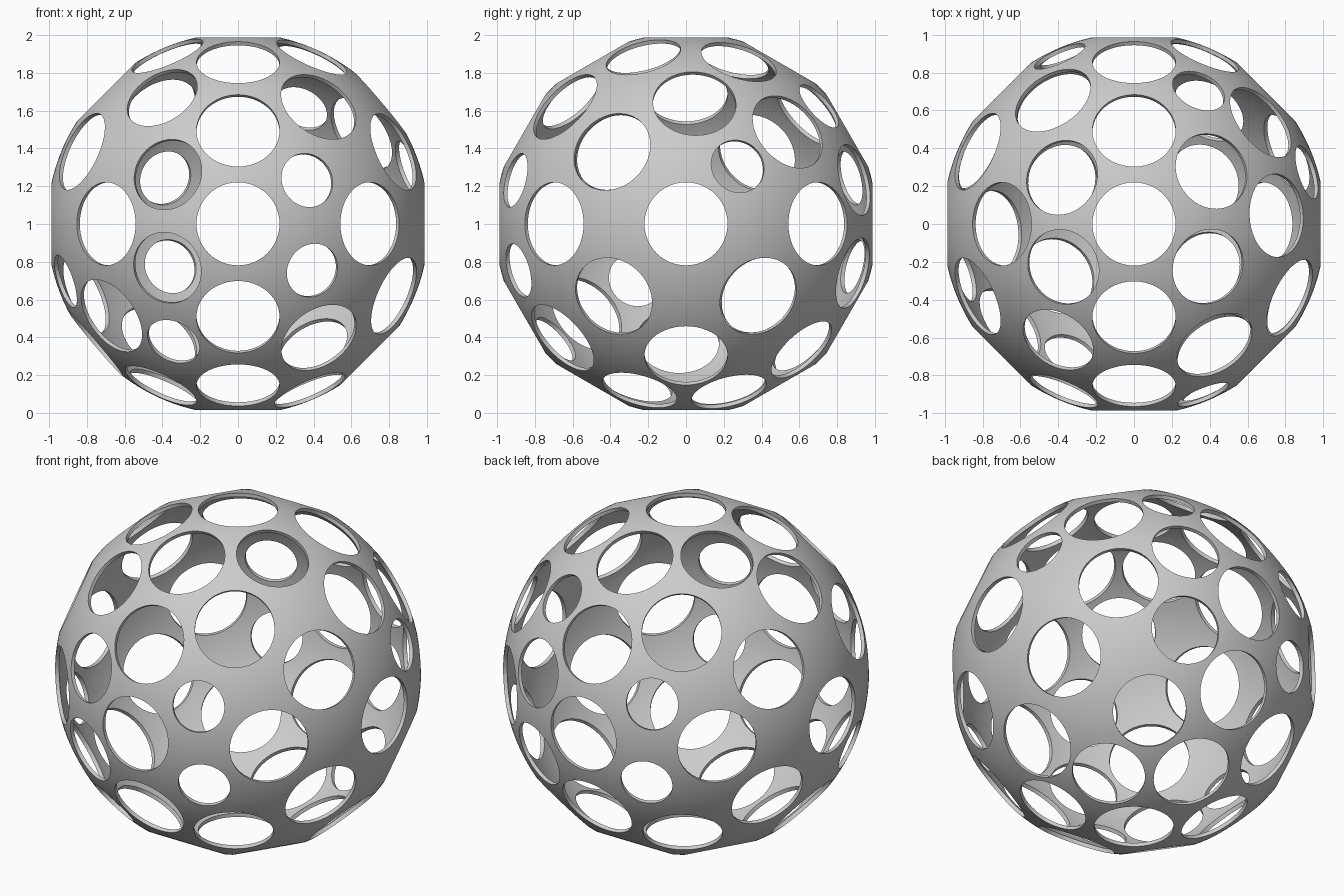
import bpy, bmesh, math
from mathutils import Vector, Matrix

if "Cube" in bpy.data.objects:
    bpy.data.objects.remove(bpy.data.objects["Cube"])

R, WALL, CZ = 1.011, 0.022, 1.001
BIG, MID, SMALL = 0.22, 0.203, 0.146

# Hole axes (each one pierces both sides of the ball): direction and radius
axes = [((0, math.cos(math.radians(30 * k)), math.sin(math.radians(30 * k))), BIG)
        for k in range(6)]                              # middle ring
axes += [((1, 0, 0), BIG)]                              # side pole
axes += [((1, 1, 0), BIG), ((1, -1, 0), BIG), ((-1, 0, 1), BIG),
         ((.757, .045, .64), BIG)]                      # holes around the pole
axes += [((.82, -.39, .38), BIG), ((.82, .38, -.38), BIG),
         ((.82, -.38, -.38), BIG), ((.66, .53, .48), BIG),
         ((.9, .27, .30), SMALL)]
axes += [((-.37, -.88, .26), MID - .01), ((-.37, -.88, -.23), MID - .01),
         ((.365, -.9, .23), SMALL), ((.39, -.88, -.245), SMALL),
         ((-.4, -.61, .665), MID), ((.42, -.63, .61), BIG),
         ((.426, -.65, -.60), BIG), ((.34, .70, .62), SMALL),
         ((-.37, -.225, .88), MID), ((.39, -.225, .88), MID),
         ((-.38, .245, .88), MID), ((.41, .28, .86), MID + .004)]


def add_object(name, bm):
    mesh = bpy.data.meshes.new(name)
    bm.to_mesh(mesh)
    bm.free()
    ob = bpy.data.objects.new(name, mesh)
    bpy.context.collection.objects.link(ob)
    ob.location = (0, 0, CZ)
    return ob


# Hollow ball: outer sphere plus a flipped inner sphere
bm = bmesh.new()
bmesh.ops.create_icosphere(bm, subdivisions=6, radius=R)
inner = bmesh.ops.create_icosphere(bm, subdivisions=6, radius=R - WALL)["verts"]
bmesh.ops.reverse_faces(bm, faces=list({f for v in inner for f in v.link_faces}))
ball = add_object("perforated_ball", bm)

# Short round plugs that cut the holes
bm = bmesh.new()
for d, r in axes:
    for s in (1, -1):
        n = Vector(d).normalized() * s
        m = Matrix.Translation(n * 1.02) @ n.to_track_quat('Z', 'Y').to_matrix().to_4x4()
        bmesh.ops.create_cone(bm, cap_ends=True, segments=48, radius1=r, radius2=r,
                              depth=0.16, matrix=m)
cutter = add_object("hole_cutters", bm)
cutter.hide_render = True

mod = ball.modifiers.new("holes", 'BOOLEAN')
mod.operation = 'DIFFERENCE'
mod.solver = 'EXACT'
mod.object = cutter
bpy.context.view_layer.objects.active = ball
ball.select_set(True)
bpy.ops.object.modifier_apply(modifier=mod.name)
bpy.data.objects.remove(cutter)

# Smooth shell with crisp hole rims
bpy.ops.object.shade_smooth_by_angle(angle=math.radians(35))
